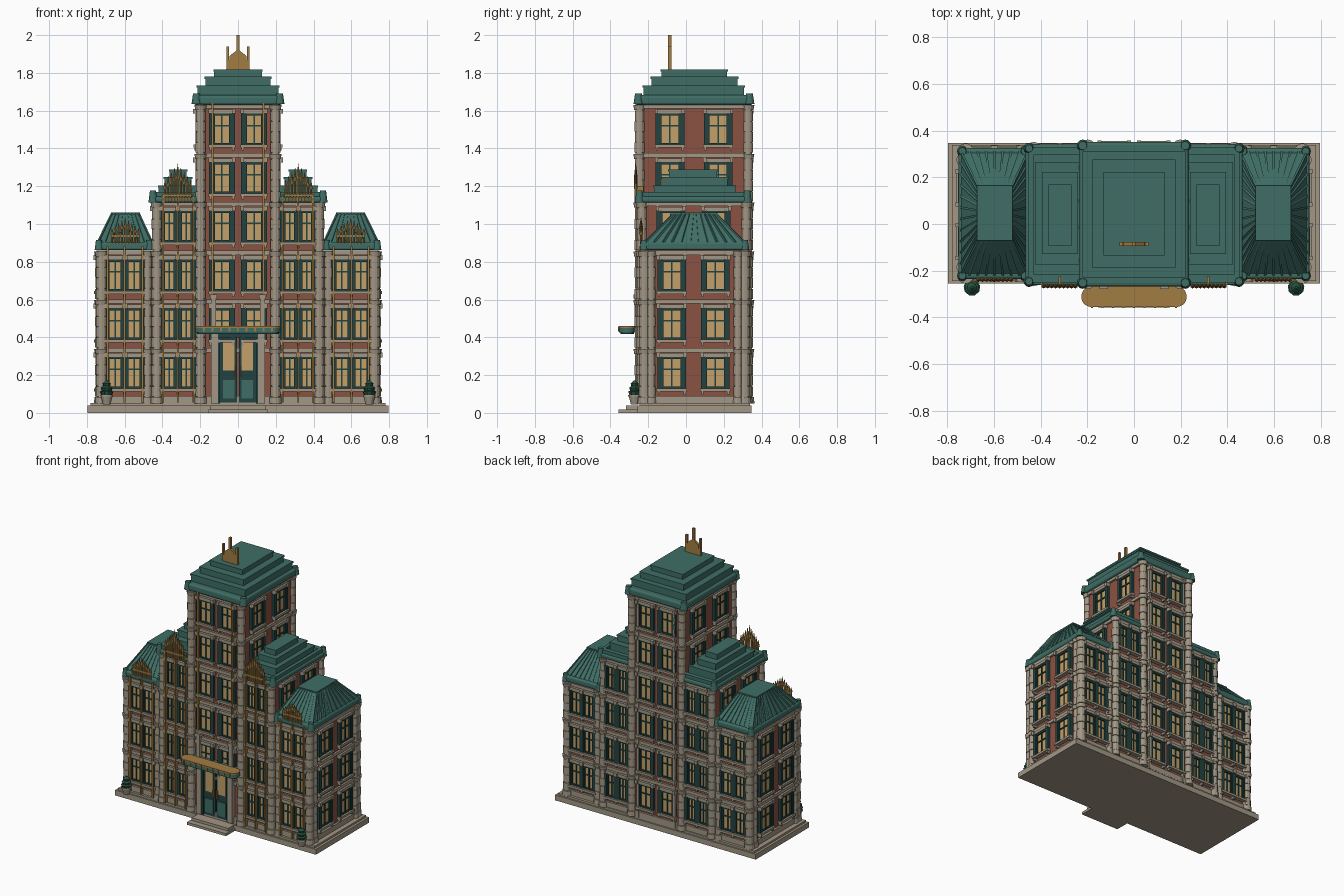
import bpy, bmesh, math
from mathutils import Matrix, Vector

if "Cube" in bpy.data.objects:
    bpy.data.objects.remove(bpy.data.objects["Cube"])

COL = {"brick": (0.26, 0.085, 0.055), "stone": (0.36, 0.31, 0.235), "teal": (0.05, 0.155, 0.13),
       "dark": (0.015, 0.055, 0.052), "gold": (0.36, 0.2, 0.055), "glass": (0.55, 0.35, 0.14),
       "leaf": (0.02, 0.085, 0.05)}
mats, parts = {}, {}
for k, c in COL.items():
    mats[k] = bpy.data.materials.new(k)
    mats[k].diffuse_color = (*c, 1)
I = Matrix.Identity(4)


def part(name, mat):
    return parts.setdefault(name, (bmesh.new(), mat))[0]


def box(name, mat, x0, x1, y0, y1, z0, z1, M=I, bev=0.0):
    bm = part(name, mat)
    T = Matrix.Translation(((x0+x1)/2, (y0+y1)/2, (z0+z1)/2)) @ Matrix.Diagonal((abs(x1-x0), abs(y1-y0), z1-z0, 1))
    vs = bmesh.ops.create_cube(bm, size=1, matrix=M @ T)["verts"]
    if bev:
        es = list({e for v in vs for e in v.link_edges})
        bmesh.ops.bevel(bm, geom=es, offset=bev, segments=3, profile=0.5, affect='EDGES')


def cone(name, mat, x, y, z0, z1, r0, r1, n=12):
    bmesh.ops.create_cone(part(name, mat), cap_ends=True, segments=n, radius1=r0, radius2=r1, depth=z1-z0,
                          matrix=Matrix.Translation((x, y, (z0+z1)/2)))


def beam(name, mat, p, q, w):
    p, q = Vector(p), Vector(q)
    R = (q-p).to_track_quat('Z', 'Y').to_matrix().to_4x4()
    bmesh.ops.create_cube(part(name, mat), size=1, matrix=Matrix.Translation((p+q)/2) @ R @
                          Matrix.Diagonal((w, w, (q-p).length, 1)))


def prism(name, mat, pts, M, depth):
    # polygon in local xy, extruded along local z
    bm = part(name, mat)
    f = bm.faces.new([bm.verts.new(M @ Vector((a, b, 0))) for a, b in pts])
    d = M.to_3x3() @ Vector((0, 0, depth))
    g = bmesh.ops.extrude_face_region(bm, geom=[f], use_keep_orig=True)["geom"]
    bmesh.ops.translate(bm, verts=[v for v in g if isinstance(v, bmesh.types.BMVert)], vec=d)


FLOOR = 0.258
zc = lambda i: 0.212 + FLOOR*i      # window centre per floor


def window(px, py, z, ang, w):
    # local frame: x along the wall, -y outward
    M = Matrix.Translation((px, py, z)) @ Matrix.Rotation(ang, 4, 'Z')
    h, s = 0.078, w + 0.026
    box("window_glass", "glass", -w, w, -0.006, 0.01, -h, h, M)
    for a in (-1, 1):
        box("window_frames", "dark", a*w-0.005, a*w+0.005, -0.016, 0.01, -h, h, M)
        box("window_frames", "dark", -w, w, -0.016, 0.01, a*h-0.006, a*h+0.006, M)
        box("shutters", "dark", a*(w+0.005), a*s, -0.02, 0.01, -h-0.006, h+0.006, M)
        box("lintel_blocks", "stone", a*(s-0.014), a*(s+0.004), -0.032, 0.01, h+0.004, h+0.03, M)
        box("sill_brackets", "stone", a*(s-0.014), a*(s-0.002), -0.024, 0.01, -h-0.036, -h-0.018, M)
    box("window_bars", "dark", -0.004, 0.004, -0.012, 0.01, -h, h, M)
    box("window_bars", "dark", -w, w, -0.012, 0.01, 0.014, 0.022, M)
    box("lintels", "stone", -s, s, -0.022, 0.01, h+0.006, h+0.026, M)
    box("sills", "stone", -s-0.004, s+0.004, -0.03, 0.01, -h-0.02, -h-0.004, M)


def column(x, y, floors, r=0.03):
    # stacked stone drums with a collar at each storey
    cone("column_bases", "stone", x, y, 0.05, 0.085, r+0.006, r+0.004)
    for i in range(floors):
        z = 0.085 + FLOOR*i
        for k in range(4):
            cone("column_drums", "stone", x, y, z+k*0.056+0.003, z+(k+1)*0.056, r-0.002*(k % 2), r-0.002*(k % 2))
        cone("column_cores", "stone", x, y, z, z+FLOOR, r-0.006, r-0.006)
        cone("column_collars", "stone", x, y, z+0.228, z+0.254, r+0.001, r+0.006)


def body(x0, x1, y0, y1, floors, xs, w, side_y, side_floors, sides, front_skip=()):
    top = 0.085 + FLOOR*floors
    box("brick_walls", "brick", x0, x1, y0, y1, 0.04, top)
    box("base_course", "stone", x0-0.014, x1+0.014, y0-0.014, y1+0.014, 0.05, 0.09)
    for i in range(floors):
        z = 0.315 + FLOOR*i
        box("storey_bands", "stone", x0-0.014, x1+0.014, y0-0.014, y1+0.014, z+0.006, z+0.028)
        for x in xs:
            if i not in front_skip:
                window(x, y0, zc(i), 0, w)
            window(x, y1, zc(i), math.pi, w)
        if i in side_floors:
            for s in sides:
                for y in side_y:
                    window(x1 if s > 0 else x0, y, zc(i), s*math.pi/2, 0.05)


# plinth and entrance steps
box("plinth", "stone", -0.797, 0.797, -0.256, 0.348, 0, 0.038)
box("plinth_top", "stone", -0.78, 0.78, -0.245, 0.338, 0.038, 0.052)
box("lower_step", "stone", -0.155, 0.155, -0.358, -0.25, 0, 0.018)
box("upper_step", "stone", -0.145, 0.145, -0.318, -0.24, 0.018, 0.038)

# central tower
body(-0.205, 0.205, -0.235, 0.325, 6, (-0.085, 0.085), 0.042, (-0.085, 0.17), (4, 5), (1, -1), (0,))
for s in (1, -1):
    for y in (-0.246, 0.329):
        column(s*0.198, y, 6, 0.027)
    box("tower_gold_strips", "gold", s*0.136-0.005, s*0.136+0.005, -0.268, -0.235, 0.46, 1.64)
    box("back_piers", "stone", s*0.145-0.008, s*0.145+0.008, 0.325, 0.345, 0.05, 1.63)

    # middle wings
    a, b = sorted((s*0.2, s*0.435))
    body(a, b, -0.225, 0.315, 4, (s*0.274, s*0.364), 0.027, (-0.08, 0.16), (3,), (s,))
    for y in (-0.234, 0.319):
        column(s*0.43, y, 4, 0.027)
    # side wings
    a, b = sorted((s*0.43, s*0.733))
    body(a, b, -0.215, 0.305, 3, (s*0.55, s*0.65), 0.034, (-0.075, 0.155), (0, 1, 2), (s,))
    for y in (-0.22, 0.31):
        column(s*0.722, y, 3)
        column(s*0.48, y, 3, 0.024)
    for y in (-0.185, 0.275):
        column(s*0.732, y, 3, 0.024)

# stepped tower roof
for x, y0, y1, z0, z1, bev in ((0.235, -0.268, 0.352, 1.63, 1.682, 0.014), (0.215, -0.225, 0.308, 1.68, 1.73, 0),
                               (0.172, -0.183, 0.272, 1.73, 1.776, 0), (0.126, -0.13, 0.217, 1.776, 1.815, 0)):
    box("tower_roof", "teal", -x, x, y0, y1, z0, z1, I, bev)
    if not bev:
        box("tower_roof_lips", "teal", -x-0.005, x+0.005, y0-0.005, y1+0.005, z1-0.008, z1+0.004)
for x in (-0.22, 0.22):
    for y in (-0.252, 0.336):
        cone("tower_roof_corners", "teal", x, y, 1.635, 1.69, 0.026, 0.018)

# gold tower crest
MX = Matrix.Translation((0, -0.078, 0)) @ Matrix.Rotation(math.pi/2, 4, 'X')
prism("tower_crest", "gold", [(-0.064, 1.815), (0.064, 1.815), (0.046, 1.87), (0.044, 1.89), (0, 1.925),
                              (-0.044, 1.89), (-0.046, 1.87)], MX, 0.016)
for x, z in ((-0.055, 1.94), (0, 2.0), (0.055, 1.94)):
    box("crest_rods", "gold", x-0.007, x+0.007, -0.095, -0.078, 1.82, z)


def gold_crown(x, y, z, hw, n, h):
    # row of pointed gold finials, tallest in the middle
    box("crown_rails", "gold", x-hw, x+hw, y-0.006, y+0.006, z+0.035, z+0.047)
    for k in range(n):
        t = -1 + 2*k/(n-1)
        px, ph = x+t*hw, h*(1-0.42*abs(t))
        cone("crown_rods", "gold", px, y, z, z+ph*0.7, 0.0065, 0.0065, 6)
        cone("crown_tips", "gold", px, y, z+ph*0.62, z+ph, 0.0105, 0.001, 6)


for s in (1, -1):
    # stepped middle wing roof with a sunken gutter
    def span(a, b):
        return sorted((s*a, s*b))
    a, b = span(0.2, 0.466)
    box("mid_roof_cornice", "teal", a, b, -0.262, 0.34, 1.115, 1.145, I, 0.01)
    for u, v, y0, y1 in ((0.43, 0.455, -0.25, 0.328), (0.2, 0.455, -0.25, -0.215), (0.2, 0.455, 0.295, 0.328)):
        a, b = span(u, v)
        box("mid_roof_parapet", "teal", a, b, y0, y1, 1.13, 1.17)
    for u, v, y0, y1, z in ((0.2, 0.42, -0.17, 0.262, 1.2), (0.245, 0.39, -0.125, 0.22, 1.245),
                            (0.272, 0.362, -0.09, 0.165, 1.285)):
        a, b = span(u, v)
        box("mid_roof_steps", "teal", a, b, y0, y1, 1.13, z)
        box("mid_roof_lips", "teal", a-0.004, b+0.004, y0-0.004, y1+0.004, z-0.008, z+0.003)
    for y in (-0.246, 0.324):
        cone("mid_roof_corners", "teal", s*0.45, y, 1.115, 1.178, 0.024, 0.016)

    # side wing hipped roof with standing ribs
    a, b = span(0.45, 0.752)
    box("side_roof_cornice", "teal", a, b, -0.236, 0.326, 0.862, 0.905, I, 0.012)
    for x in (0.468, 0.736):
        for y in (-0.222, 0.312):
            cone("side_roof_corners", "teal", s*x, y, 0.862, 0.915, 0.023, 0.016)
    lo = [(s*0.455, -0.218), (s*0.742, -0.218), (s*0.742, 0.31), (s*0.455, 0.31)]
    hi = [(s*0.525, -0.065), (s*0.668, -0.065), (s*0.668, 0.16), (s*0.525, 0.16)]
    bm = part("side_roof", "teal")
    vl = [bm.verts.new((x, y, 0.9)) for x, y in lo]
    vh = [bm.verts.new((x, y, 1.056)) for x, y in hi]
    bm.faces.new(vl)
    bm.faces.new(vh)
    for i in range(4):
        j = (i+1) % 4
        bm.faces.new((vl[i], vl[j], vh[j], vh[i]))
        n = 8 if i % 2 == 0 else 11
        for k in range(n):
            t = k/n
            p = Vector(lo[i]).lerp(Vector(lo[j]), t)
            q = Vector(hi[i]).lerp(Vector(hi[j]), t)
            beam("side_roof_ribs", "teal", (*p, 0.902), (*q, 1.054), 0.009)
    a, b = span(0.52, 0.673)
    box("side_roof_cap", "teal", a, b, -0.07, 0.165, 1.05, 1.062)

    # gold strips and crowns on the wing fronts
    for x, z in ((0.237, 1.16), (0.319, 1.2), (0.398, 1.16)):
        box("mid_gold_strips", "gold", s*x-0.005, s*x+0.005, -0.262, -0.225, 0.055, z)
    for x in (0.506, 0.6, 0.69):
        box("side_gold_strips", "gold", s*x-0.005, s*x+0.005, -0.248, -0.215, 0.055, 0.88)
    gold_crown(s*0.319, -0.266, 1.11, 0.068, 9, 0.21)
    gold_crown(s*0.597, -0.238, 0.895, 0.07, 9, 0.14)

    # potted shrub
    x, y = s*0.695, -0.272
    cone("pots", "stone", x, y, 0.045, 0.088, 0.02, 0.031)
    cone("pot_rims", "stone", x, y, 0.086, 0.096, 0.034, 0.034)
    for z, r in ((0.094, 0.036), (0.115, 0.031), (0.137, 0.022)):
        cone("shrubs", "leaf", x, y, z, z+0.018, r*0.8, r, 9)
        cone("shrubs", "leaf", x, y, z+0.018, z+0.034, r, r*0.25, 9)

    # door surround and double door
    box("door_piers", "stone", s*0.105, s*0.142, -0.268, -0.23, 0.05, 0.43)
    box("upper_piers", "stone", s*0.117, s*0.143, -0.272, -0.23, 0.45, 0.61)
    box("upper_pier_caps", "stone", s*0.111, s*0.149, -0.278, -0.23, 0.605, 0.628)
    a, b = span(0.004, 0.094)
    box("door_leaves", "dark", a, b, -0.252, -0.23, 0.055, 0.41)
    box("door_glass", "glass", a+0.014, b-0.014, -0.256, -0.24, 0.225, 0.38)
    box("door_panels", "teal", a+0.014, b-0.014, -0.258, -0.24, 0.075, 0.175)
    box("door_frame", "dark", s*0.094, s*0.108, -0.262, -0.23, 0.05, 0.42)
    box("door_handles", "gold", s*0.012, s*0.019, -0.268, -0.25, 0.19, 0.25)
box("door_head", "dark", -0.1, 0.1, -0.262, -0.23, 0.4, 0.425)


# entrance canopy with rounded ends
def stadium(grow):
    r = 0.042 + grow
    return [(c + r*math.cos(t), -0.312 + r*math.sin(t)) for c, o in ((0.182, -90), (-0.182, 90))
            for t in [math.radians(o + 18*k) for k in range(11)]]


for name, mat, g, z, d in (("canopy_soffit", "dark", -0.006, 0.418, 0.008), ("canopy_fascia", "teal", 0, 0.425, 0.026),
                           ("canopy_top", "gold", 0.002, 0.45, 0.01)):
    prism(name, mat, stadium(g), Matrix.Translation((0, 0, z)), d)
box("canopy_back", "teal", -0.2, 0.2, -0.29, -0.235, 0.425, 0.455)
for k in range(9):
    x = -0.18 + 0.045*k
    box("canopy_studs", "gold", x-0.005, x+0.005, -0.36, -0.35, 0.432, 0.458)

# turn every collected part into an object
for name, (bm, mat) in parts.items():
    bmesh.ops.recalc_face_normals(bm, faces=bm.faces[:])
    me = bpy.data.meshes.new(name)
    bm.to_mesh(me)
    bm.free()
    me.materials.append(mats[mat])
    bpy.context.collection.objects.link(bpy.data.objects.new(name, me))

for m in bpy.data.materials:
    if m.users and not m.is_grease_pencil:
        m.use_nodes = True
        m.node_tree.nodes["Principled BSDF"].inputs["Base Color"].default_value = m.diffuse_color
